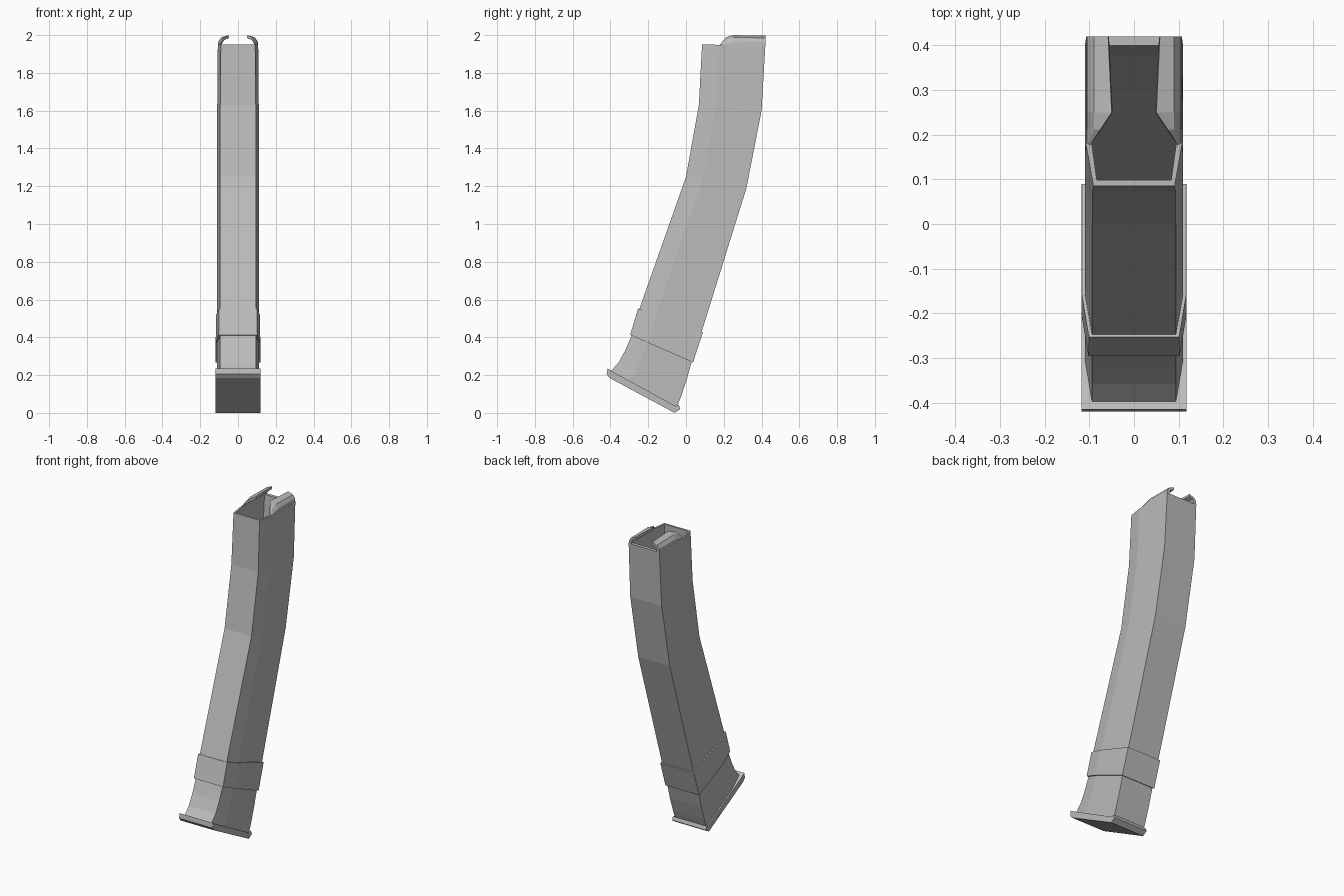
import bpy, bmesh
from mathutils import Vector

cube = bpy.data.objects.get("Cube")
if cube:
    bpy.data.objects.remove(cube)

grey = bpy.data.materials.new("grey_metal")
grey.use_nodes = True
COLOUR = (0.5, 0.5, 0.5, 1)
grey.diffuse_color = COLOUR
grey.node_tree.nodes["Principled BSDF"].inputs["Base Color"].default_value = COLOUR


def loft(name, rings, loop=False):
    """Skin a list of point rings; cap the ends, or join last to first."""
    bm = bmesh.new()
    vs = [[bm.verts.new(p) for p in ring] for ring in rings]
    n = len(rings[0])
    pairs = list(zip(vs, vs[1:]))
    if loop:
        pairs.append((vs[-1], vs[0]))
    for a, b in pairs:
        for i in range(n):
            j = (i + 1) % n
            bm.faces.new((a[i], a[j], b[j], b[i]))
    if not loop:
        bm.faces.new(vs[0])
        bm.faces.new(vs[-1])
    bmesh.ops.recalc_face_normals(bm, faces=bm.faces)
    mesh = bpy.data.meshes.new(name)
    bm.to_mesh(mesh)
    bm.free()
    mesh.materials.append(grey)
    obj = bpy.data.objects.new(name, mesh)
    bpy.context.collection.objects.link(obj)
    return obj


def section(front, back, half=0.11, wall=0.0, grow=0.0):
    """Six sided section: narrow front, long chamfers, square back."""
    f, b = Vector((0, *front)), Vector((0, *back))
    d = (b - f).normalized()
    mid = f.lerp(b, 0.27)
    f = f + d * (wall - grow)
    b = b - d * (wall * 1.6 - grow)
    side = half - wall + grow
    nose = half - 0.016 - wall * 0.6 + grow
    right = [p + Vector((w, 0, 0)) for p, w in ((f, nose), (mid, side), (b, side))]
    left = [Vector((-p.x, p.y, p.z)) for p in reversed(right)]
    return right + left


# Curved hollow body: front point, back point, half width
spine = [
    ((-0.288, 0.41), (0.03, 0.27), 0.11),
    ((-0.247, 0.55), (0.083, 0.43), 0.11),
    ((0.0, 1.25), (0.32, 1.19), 0.11),
    ((0.068, 1.63), (0.40, 1.60), 0.11),
    ((0.085, 1.95), (0.42, 1.945), 0.107),
]
outer = [section(*s) for s in spine]
inner = [section(*s, wall=0.013) for s in spine[1:]]
loft("body", outer + inner[::-1])

# Raised band around the lower body
loft("band", [section(*spine[0], grow=0.008), section(*spine[1], grow=0.007)])

# Flared foot below the band
loft("foot", [
    section((-0.288, 0.41), (0.03, 0.27)),
    section((-0.322, 0.33), (0.005, 0.18)),
    section((-0.358, 0.265), (-0.025, 0.09)),
    section((-0.40, 0.22), (-0.048, 0.03)),
])

# Floor plate with upturned ends
plate = [(-0.42, 0.205), (-0.415, 0.235), (-0.395, 0.222), (-0.055, 0.036),
         (-0.038, 0.042), (-0.03, 0.02), (-0.06, 0.0), (-0.405, 0.185)]
loft("floor_plate", [[(x, y, z) for y, z in plate] for x in (-0.118, 0.118)])

# Feed lips curling inward over the open top
low = [(0.107, 1.94), (0.106, 1.946), (0.104, 1.947), (0.097, 1.948),
       (0.095, 1.946), (0.095, 1.94)]
high = [(0.107, 1.94), (0.105, 1.965), (0.09, 1.988), (0.05, 2.0),
        (0.048, 1.985), (0.082, 1.972), (0.093, 1.94)]
low.insert(3, (0.098, 1.949))
mid = [(x if x > 0.08 else x + 0.025, z - 0.012 if z > 1.96 else z) for x, z in high]
back = [(x if x > 0.07 else x + 0.008, z - 0.003 if z > 1.98 else z) for x, z in high]
stations = [(0.178, low), (0.212, mid), (0.25, high), (0.42, back)]
for name, s in (("left_feed_lip", 1), ("right_feed_lip", -1)):
    loft(name, [[(s * x, y, z) for x, z in prof] for y, prof in stations])
